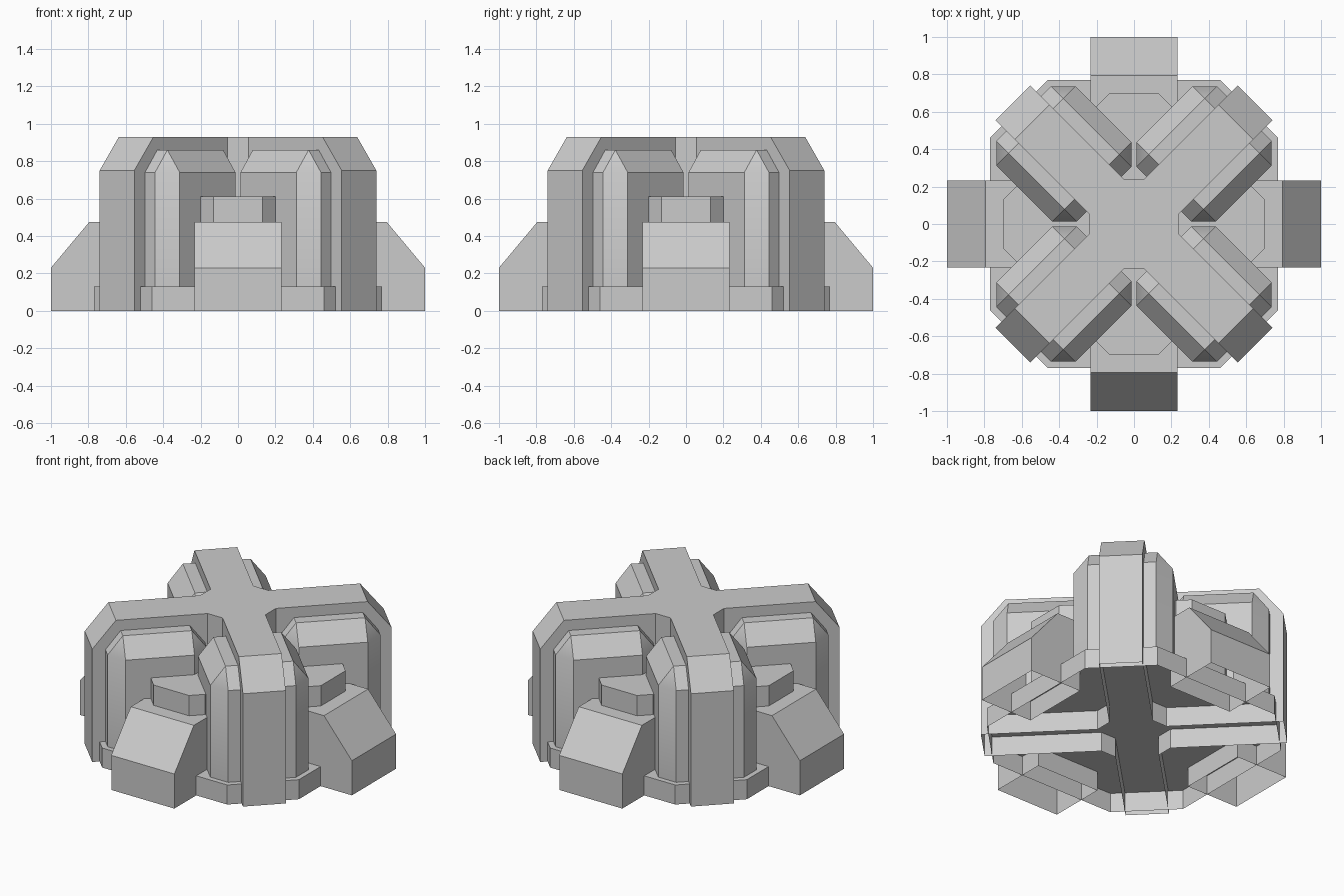
import bpy, bmesh
from math import radians
from mathutils import Matrix

if "Cube" in bpy.data.objects:
    bpy.data.objects.remove(bpy.data.objects["Cube"])


def shell(name, rings, angle=0.0, smooth=None):
    """Loft plan outlines [(z, [(x, y), ...]), ...], cap the top, leave the underside open."""
    bm = bmesh.new()
    loops = [[bm.verts.new((x, y, z)) for x, y in pts] for z, pts in rings]
    for low, high in zip(loops, loops[1:]):
        n = len(low)
        for i in range(n):
            j = (i + 1) % n
            bm.faces.new((low[i], low[j], high[j], high[i]))
    bm.faces.new(loops[-1])
    bmesh.ops.remove_doubles(bm, verts=bm.verts, dist=0.0005)
    bmesh.ops.rotate(bm, verts=bm.verts, matrix=Matrix.Rotation(radians(angle), 3, 'Z'))
    bm.normal_update()
    mesh = bpy.data.meshes.new(name)
    bm.to_mesh(mesh)
    bm.free()
    obj = bpy.data.objects.new(name, mesh)
    bpy.context.collection.objects.link(obj)
    if smooth:
        bpy.ops.object.select_all(action='DESELECT')
        obj.select_set(True)
        bpy.context.view_layer.objects.active = obj
        bpy.ops.object.shade_smooth_by_angle(angle=radians(smooth))
    return obj


def chamfered(x0, x1, y, c):
    """Rectangle with cut corners, counter-clockwise."""
    return [(x0 + c, -y), (x1 - c, -y), (x1, -y + c), (x1, y - c),
            (x1 - c, y), (x0 + c, y), (x0, y - c), (x0, -y + c)]


def cross(r):
    """Four-armed outline reaching out to r, with cut inner corners."""
    pts = [(0.209, -0.131), (r, -0.131), (r, 0.131), (0.209, 0.131)]
    out = []
    for _ in range(4):
        out += pts
        pts = [(-y, x) for x, y in pts]
    return out


# low octagonal base
octagon = chamfered(-0.77, 0.77, 0.77, 0.31)
shell("base", [(0, octagon), (0.13, octagon)])

# tall diagonal cross with sloped arm ends
shell("cross_frame", [(0, cross(0.915)), (0.75, cross(0.915)), (0.93, cross(0.77))], 45)

for k in range(4):
    turn = 90 * k

    # padded housing around each diagonal arm, with a bevelled top
    body = chamfered(0.226, 0.834, 0.30, 0.093)
    top = chamfered(0.319, 0.741, 0.207, 0.0)
    shell(f"arm_housing_{k}", [(0.13, body), (0.74, body), (0.86, top)], turn + 45, 37)

    # block between neighbouring housings
    block = [(0.24, -0.20), (0.63, -0.20), (0.70, -0.13),
             (0.70, 0.13), (0.63, 0.20), (0.24, 0.20)]
    shell(f"inner_block_{k}", [(0.13, block), (0.61, block)], turn)

    # sloped buttress on each side
    def foot(x):
        return [(0.62, -0.232), (x, -0.232), (x, 0.232), (0.62, 0.232)]
    shell(f"buttress_{k}", [(0, foot(1.0)), (0.23, foot(1.0)), (0.475, foot(0.795))], turn)
